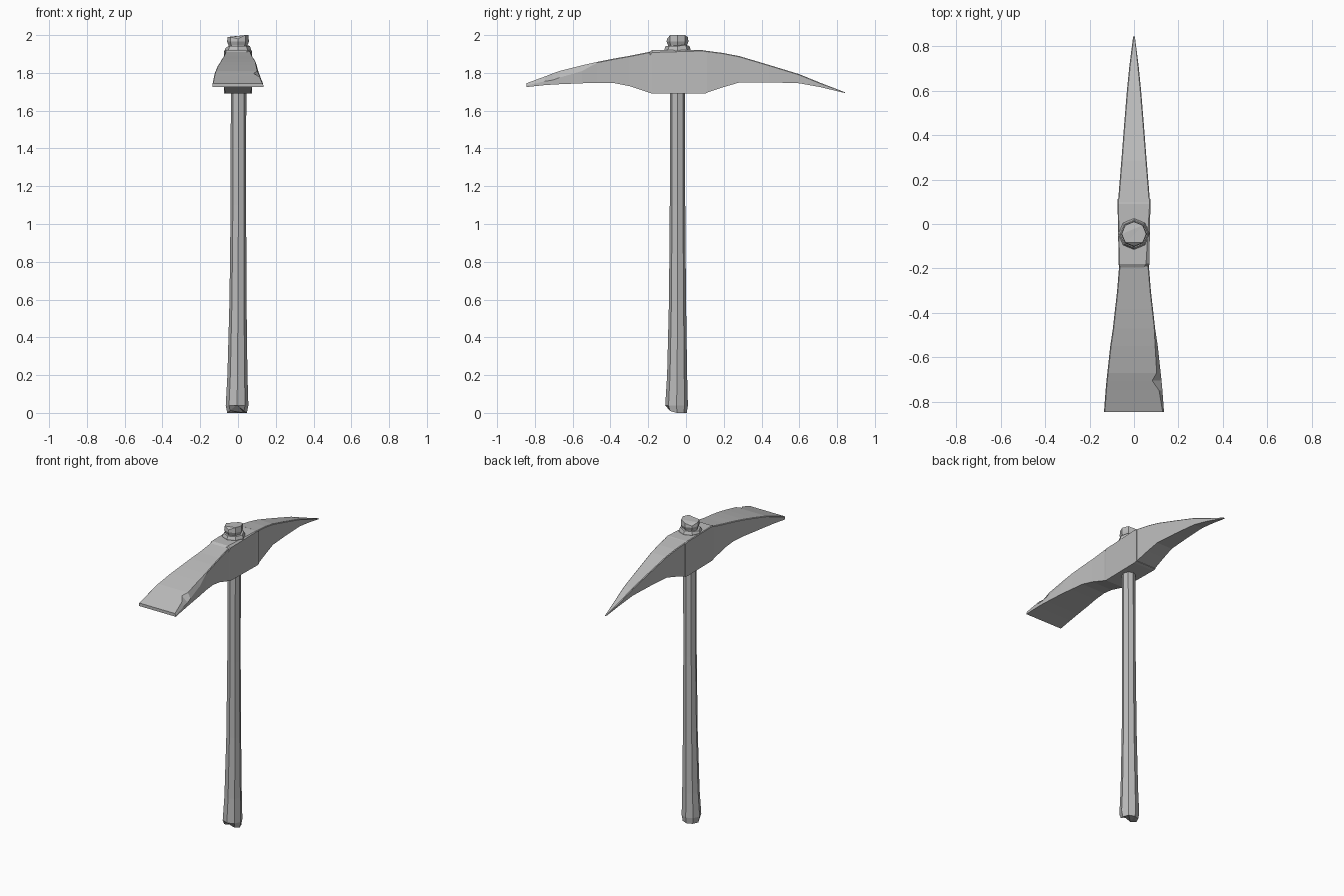
import bpy, bmesh, math

cube = bpy.data.objects.get("Cube")
if cube:
    bpy.data.objects.remove(cube)

GREY = (0.5, 0.5, 0.5, 1)
steel = bpy.data.materials.new("plain grey")
steel.use_nodes = True
steel.diffuse_color = GREY
steel.node_tree.nodes["Principled BSDF"].inputs["Base Color"].default_value = GREY


def loft(name, rings):
    """Skin a list of equal-length rings and cap both ends."""
    bm = bmesh.new()
    loops = [[bm.verts.new(p) for p in ring] for ring in rings]
    n = len(loops[0])
    for a, b in zip(loops, loops[1:]):
        for i in range(n):
            j = (i + 1) % n
            bm.faces.new((a[i], a[j], b[j], b[i]))
    for cap in (loops[0], loops[-1]):
        bmesh.ops.triangulate(bm, faces=[bm.faces.new(cap)])
    bmesh.ops.recalc_face_normals(bm, faces=bm.faces)
    mesh = bpy.data.meshes.new(name)
    bm.to_mesh(mesh)
    bm.free()
    mesh.materials.append(steel)
    obj = bpy.data.objects.new(name, mesh)
    bpy.context.collection.objects.link(obj)
    return obj


SHAFT_Y = -0.045


def octagon(r, z, cx=0.0, cy=SHAFT_Y, lift=None):
    """Eight-sided ring; lift raises single corners for a worn edge."""
    lift = lift or {}
    return [(cx + r * math.cos(math.tau * i / 8),
             cy + r * math.sin(math.tau * i / 8),
             z + lift.get(i, 0)) for i in range(8)]


def section(y, top, bottom, half, chip_in=0.004, chip_down=0.004):
    """Head cross-section with a chipped upper edge on the +x side."""
    return [(-half, y, bottom), (half, y, bottom),
            (half, y, top - chip_down), (half - chip_in, y, top),
            (-half + 0.004, y, top), (-half, y, top - 0.004)]


# Shaft, flared at the foot with a worn front corner
loft("shaft", [
    octagon(0.052, 0.0, -0.005, -0.048, {6: 0.045, 5: 0.012, 7: 0.01}),
    octagon(0.06, 0.04, -0.005, -0.05),
    octagon(0.053, 0.2, -0.003, -0.047),
    octagon(0.045, 0.6),
    octagon(0.041, 1.1, 0.002),
    octagon(0.041, 1.8, 0.003),
])

# Collar and shaft end above the head
loft("collar", [octagon(0.07, 1.9), octagon(0.07, 1.925),
                octagon(0.062, 1.942, lift={1: 0.006, 4: -0.006})])
loft("shaft_end", [octagon(0.05, 1.92), octagon(0.05, 1.945),
                   octagon(0.058, 1.965),
                   octagon(0.055, 1.99, lift={0: 0.01, 1: 0.01, 3: -0.015, 6: -0.01, 7: 0.01})])

# Eye block in the middle of the head
loft("eye_block", [
    section(-0.2, 1.908, 1.698, 0.067, 0.025, 0.03),
    section(-0.18, 1.92, 1.69, 0.069, 0.015, 0.012),
    section(0.09, 1.92, 1.69, 0.074),
    section(0.112, 1.915, 1.693, 0.075),
])

# Broad blade at the front, with a chip along its upper edge
loft("broad_blade", [
    section(-0.845, 1.745, 1.725, 0.135, 0.006, 0.012),
    section(-0.75, 1.78, 1.735, 0.128, 0.015, 0.025),
    section(-0.705, 1.797, 1.738, 0.124, 0.042, 0.035),
    section(-0.67, 1.81, 1.74, 0.12, 0.018, 0.035),
    section(-0.55, 1.84, 1.745, 0.107, 0.012, 0.03),
    section(-0.47, 1.858, 1.747, 0.095),
    section(-0.38, 1.876, 1.746, 0.085),
    section(-0.3, 1.89, 1.73, 0.076),
    section(-0.19, 1.912, 1.694, 0.067),
])

# Pointed spike at the back
loft("spike", [
    section(0.1, 1.918, 1.692, 0.072),
    section(0.2, 1.905, 1.725, 0.064),
    section(0.285, 1.888, 1.75, 0.057),
    section(0.44, 1.842, 1.75, 0.045),
    section(0.6, 1.793, 1.745, 0.032),
    section(0.71, 1.748, 1.725, 0.021),
    section(0.843, 1.697, 1.693, 0.004, 0.001, 0.001),
])
